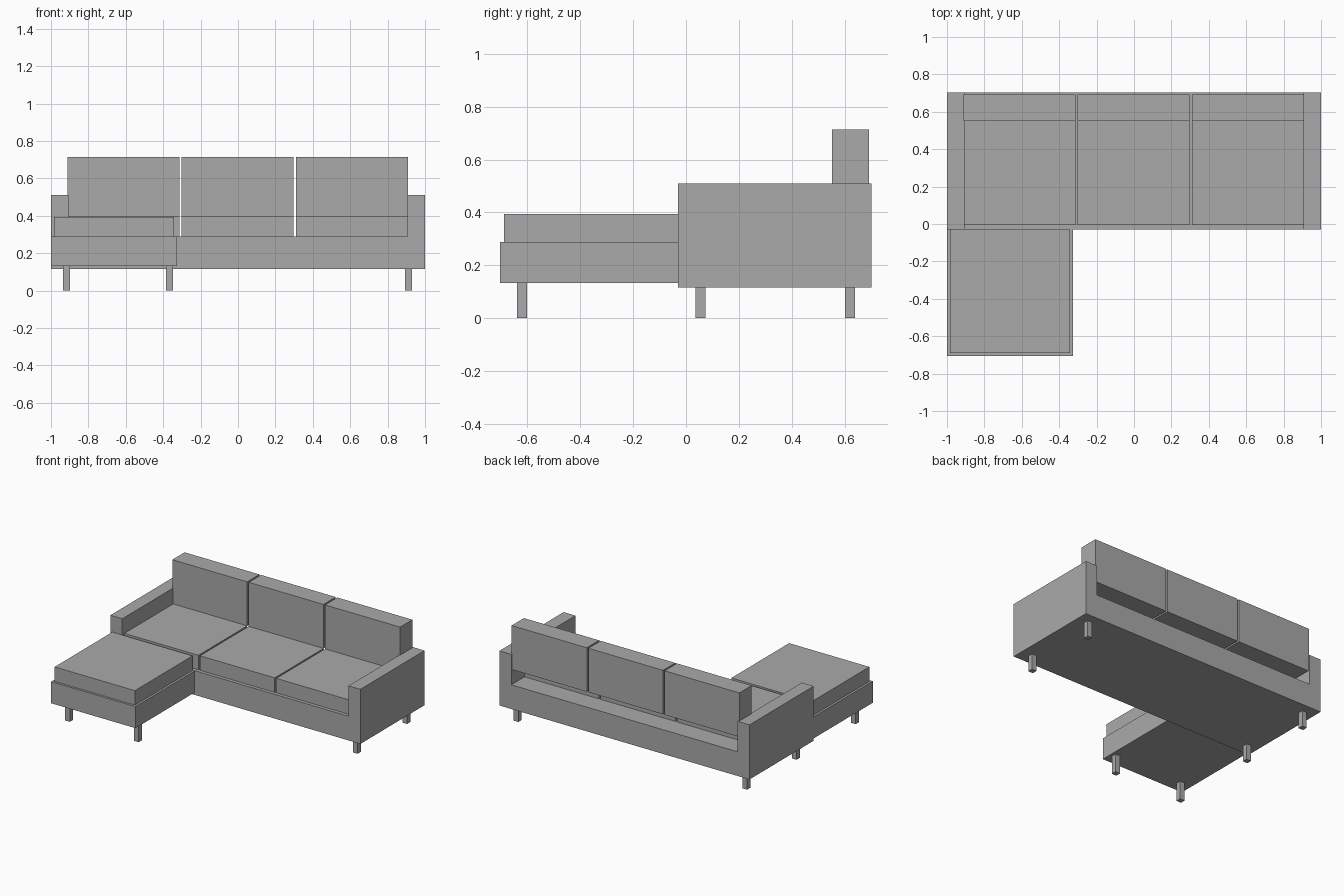
import bpy, bmesh

if "Cube" in bpy.data.objects:
    bpy.data.objects.remove(bpy.data.objects["Cube"])

fabric = bpy.data.materials.new("grey fabric")
fabric.diffuse_color = (0.4, 0.4, 0.4, 1)
fabric.use_nodes = True
fabric.node_tree.nodes["Principled BSDF"].inputs["Base Color"].default_value = fabric.diffuse_color


def finish(name, bm):
    bmesh.ops.recalc_face_normals(bm, faces=bm.faces)
    mesh = bpy.data.meshes.new(name)
    bm.to_mesh(mesh)
    bm.free()
    mesh.materials.append(fabric)
    obj = bpy.data.objects.new(name, mesh)
    bpy.context.collection.objects.link(obj)
    return obj


def box(name, x, y, z):
    """Box from (min, max) ranges on each axis."""
    bm = bmesh.new()
    bmesh.ops.create_cube(bm, size=1)
    for v in bm.verts:
        v.co = [r[0] if c < 0 else r[1] for c, r in zip(v.co, (x, y, z))]
    return finish(name, bm)


# Sofa frame: U-shaped profile (arms and base) extruded front to back
profile = [(-1, .115), (1, .115), (1, .51), (.905, .51), (.905, .29),
           (-.905, .29), (-.905, .51), (-1, .51)]
bm = bmesh.new()
face = bm.faces.new([bm.verts.new((x, -.03, z)) for x, z in profile])
ext = bmesh.ops.extrude_face_region(bm, geom=[face], use_keep_orig=True)
for v in ext["geom"]:
    if isinstance(v, bmesh.types.BMVert):
        v.co.y = .703
finish("sofa_frame", bm)

# Three seat cushions, with back cushions overhanging behind them
for i, (a, b) in enumerate([(-.905, -.313), (-.301, .297), (.309, .905)], 1):
    box(f"seat_cushion_{i}", (a, b), (-.005, .552), (.29, .395))
    left = a - .007 if i == 1 else a
    right = b + .005 if i == 3 else b
    box(f"back_cushion_{i}", (left, right), (.552, .692), (.395, .713))

# Chaise section
box("chaise_base", (-1, -.326), (-.705, -.03), (.132, .288))
box("chaise_cushion", (-.984, -.342), (-.689, -.03), (.288, .393))

# Legs: four under the sofa, two under the chaise
legs = [(x, y, .115) for x in (-.917, .912) for y in (.055, .62)]
legs += [(x, -.62, .132) for x in (-.917, -.366)]
for i, (x, y, top) in enumerate(legs, 1):
    box(f"leg_{i}", (x - .019, x + .019), (y - .019, y + .019), (0, top))
